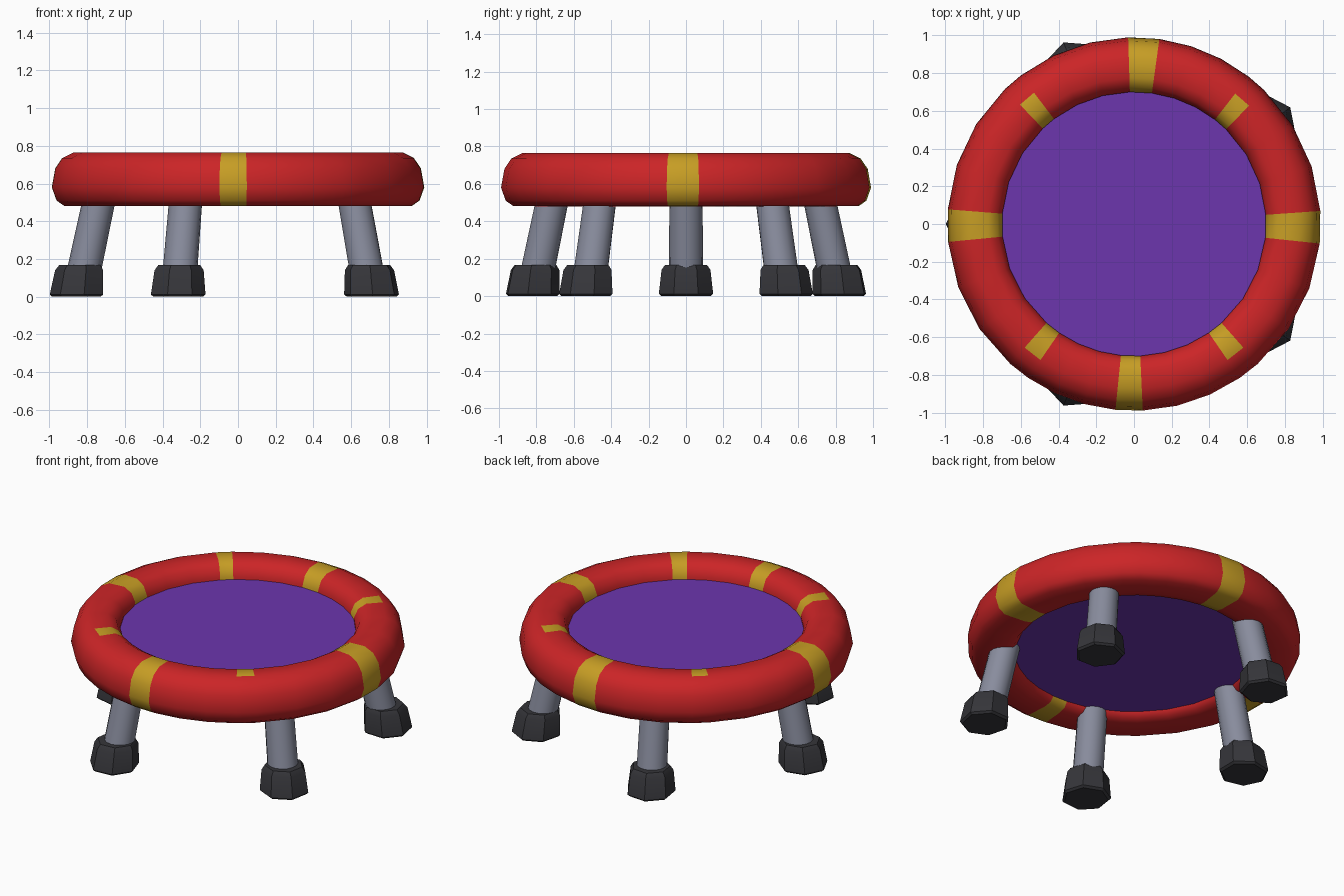
import bpy, bmesh, math
from mathutils import Vector

if "Cube" in bpy.data.objects:
    bpy.data.objects.remove(bpy.data.objects["Cube"])


def material(name, rgb):
    m = bpy.data.materials.new(name)
    m.diffuse_color = (*rgb, 1)
    m.use_nodes = True
    m.node_tree.nodes["Principled BSDF"].inputs["Base Color"].default_value = m.diffuse_color
    return m


RED = material("red padding", (0.60, 0.018, 0.02))
YELLOW = material("yellow band", (0.57, 0.34, 0.018))
PURPLE = material("purple mat", (0.15, 0.037, 0.42))
GREY = material("grey metal", (0.25, 0.265, 0.34))
DARK = material("dark rubber", (0.036, 0.036, 0.042))


def finish(name, bm, mats, angle=40):
    bmesh.ops.recalc_face_normals(bm, faces=bm.faces[:])
    me = bpy.data.meshes.new(name)
    bm.to_mesh(me)
    bm.free()
    ob = bpy.data.objects.new(name, me)
    bpy.context.collection.objects.link(ob)
    for m in mats:
        me.materials.append(m)
    bpy.ops.object.select_all(action='DESELECT')
    ob.select_set(True)
    bpy.context.view_layer.objects.active = ob
    bpy.ops.object.shade_smooth_by_angle(angle=math.radians(angle))
    return ob


def loft(bm, rings, closed=False, caps=False):
    """Bridge successive vertex rings; returns faces as (ring, side, face)."""
    vr = [[bm.verts.new(p) for p in r] for r in rings]
    n, out = len(vr[0]), []
    for i in range(len(vr) if closed else len(vr) - 1):
        a, b = vr[i], vr[(i + 1) % len(vr)]
        for j in range(n):
            k = (j + 1) % n
            out.append((i, j, bm.faces.new((a[j], a[k], b[k], b[j]))))
    if caps:
        bm.faces.new(vr[0])
        bm.faces.new(vr[-1])
    return out


def circle(c, r, n, turn=0.0):
    return [(c[0] + r * math.cos(turn + math.tau * i / n),
             c[1] + r * math.sin(turn + math.tau * i / n), c[2]) for i in range(n)]


# padded ring: profile (radius, height) swept round, with cuts at the band edges
profile = [(0.70, 0.60), (0.70, 0.68), (0.725, 0.735), (0.775, 0.765), (0.875, 0.765),
           (0.935, 0.735), (0.972, 0.68), (0.99, 0.58), (0.965, 0.51), (0.925, 0.482),
           (0.78, 0.48), (0.73, 0.49), (0.70, 0.525)]
# band centre, half width in degrees, wraps all the way round
bands = [(-1, 5, True), (49, 3.2, False), (87, 4.8, True), (130.5, 3.2, False),
         (180.5, 5, True), (232, 3.5, False), (268.5, 4.2, True), (308, 3.5, False)]
angles, kinds = [], []
for i, (c, h, full) in enumerate(bands):
    nxt = bands[(i + 1) % len(bands)]
    end = nxt[0] - nxt[1] + (360 if i == len(bands) - 1 else 0)
    angles.append(c - h)
    kinds.append("full" if full else "top")
    for s in range(3):
        angles.append(c + h + (end - c - h) * s / 3)
        kinds.append("plain")
bm = bmesh.new()
rings = [[(r * math.cos(math.radians(a)), r * math.sin(math.radians(a)), z)
          for r, z in profile] for a in angles]
for i, j, f in loft(bm, rings, closed=True):
    # short bands cover only the inner wall and flat top
    if kinds[i] == "full" or (kinds[i] == "top" and j < 4):
        f.material_index = 1
finish("padded_ring", bm, [RED, YELLOW], 60)

# jumping mat
bm = bmesh.new()
loft(bm, [circle((0, 0, z), 0.705, 48) for z in (0.52, 0.665)], caps=True)
finish("jumping_mat", bm, [PURPLE])

# five splayed legs with chunky rubber feet
for n, (x, y) in enumerate([(0.71, 0.53), (-0.32, 0.825), (-0.85, 0),
                            (-0.32, -0.825), (0.71, -0.53)], 1):
    foot = Vector((x, y, 0))
    turn = math.atan2(y, x)
    low = foot * 0.965 + Vector((0, 0, 0.12))
    high = foot * 0.86 + Vector((0, 0, 0.54))
    bm = bmesh.new()
    loft(bm, [circle(low, 0.092, 16, turn), circle(high, 0.088, 16, turn)], caps=True)
    finish(f"leg_{n}", bm, [GREY])
    bm = bmesh.new()
    levels = [(0.0, 0.135), (0.012, 0.149), (0.14, 0.134), (0.167, 0.115)]
    loft(bm, [circle(foot * (1 - 0.12 * z) + Vector((0, 0, z)), r, 7, turn)
              for z, r in levels], caps=True)
    finish(f"foot_{n}", bm, [DARK], 30)
